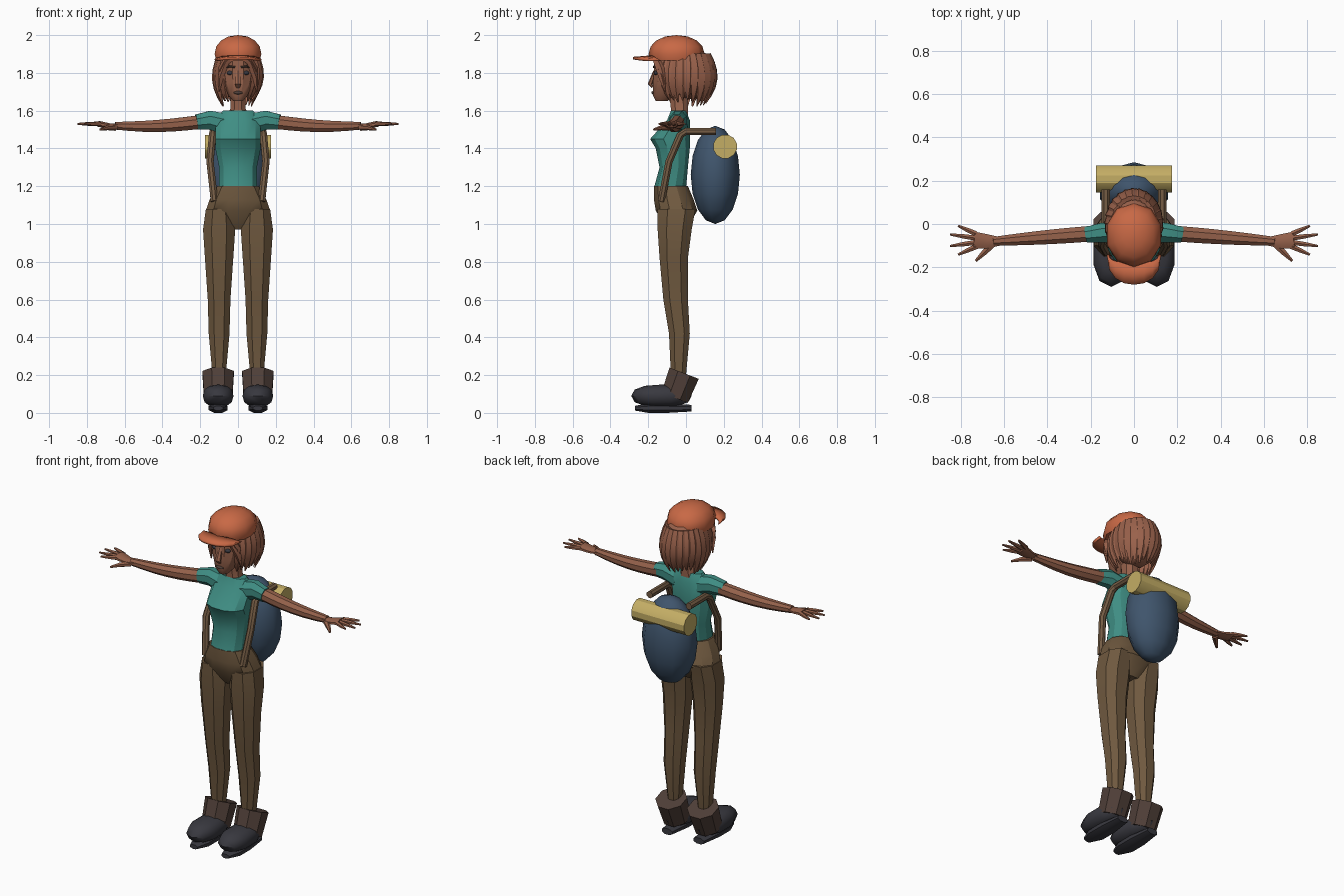
import bpy
import bmesh
import random
from math import sin, cos, pi, radians, copysign
from mathutils import Vector, Matrix

random.seed(4)
if "Cube" in bpy.data.objects:
    bpy.data.objects.remove(bpy.data.objects["Cube"])


def material(name, red, green, blue):
    mat = bpy.data.materials.new(name)
    mat.use_nodes = True
    mat.diffuse_color = (red, green, blue, 1)
    shader = mat.node_tree.nodes["Principled BSDF"]
    shader.inputs["Base Color"].default_value = mat.diffuse_color
    return mat


SKIN = material("brown skin", .3, .12, .07)
HAIR = material("auburn hair", .32, .12, .07)
ORANGE = material("orange cap cloth", .58, .14, .06)
TEAL = material("teal shirt cloth", .05, .27, .23)
KHAKI = material("khaki trousers", .16, .1, .05)
STRAP = material("strap webbing", .18, .11, .06)
LEATHER = material("dark brown leather", .08, .05, .04)
CHARCOAL = material("charcoal", .04, .04, .05)
BLUE = material("blue canvas", .05, .09, .15)
TAN = material("tan bedroll", .55, .42, .13)


def finish(name, bm, mat, mirror=False, angle=30):
    bmesh.ops.recalc_face_normals(bm, faces=bm.faces)
    mesh = bpy.data.meshes.new(name)
    bm.to_mesh(mesh)
    bm.free()
    mesh.materials.append(mat)
    mesh.shade_smooth()
    mesh.set_sharp_from_angle(angle=radians(angle))
    part = bpy.data.objects.new(name, mesh)
    bpy.context.collection.objects.link(part)
    if mirror:
        part.modifiers.new("Mirror", "MIRROR")
    return part


def bridge(bm, rings):
    """Join equal rings of points and cap both ends."""
    loops = [[bm.verts.new(point) for point in ring] for ring in rings]
    sides = len(loops[0])
    for lower, upper in zip(loops, loops[1:]):
        for i in range(sides):
            j = (i + 1) % sides
            bm.faces.new((lower[i], lower[j], upper[j], upper[i]))
    bm.faces.new(loops[0])
    bm.faces.new(loops[-1])


def rounded(value, power):
    return copysign(abs(value) ** power, value)


def outline(sides, power=1):
    """Polygon that fills a unit square; a low power makes it boxier."""
    fit = cos(pi / sides)
    angles = [2 * pi * (i + .5) / sides for i in range(sides)]
    return [(rounded(cos(a) / fit, power), rounded(sin(a) / fit, power)) for a in angles]


def loft(name, rows, mat, sides=12, x=0, mirror=False):
    """Upright body from rows of height, half width, front and back."""
    bm = bmesh.new()
    bridge(bm, [[(x + u * half, (front + back + v * (back - front)) / 2, z)
                 for u, v in outline(sides, .85)] for z, half, front, back in rows])
    return finish(name, bm, mat, mirror)


def add_tube(bm, path, widths, ref, sides, flat):
    path = [Vector(point) for point in path]
    rings = []
    for i, point in enumerate(path):
        along = (path[min(i + 1, len(path) - 1)] - path[max(i - 1, 0)]).normalized()
        across = along.cross(Vector(ref)).normalized()
        depth = across.cross(along) * flat
        rings.append([point + (across * u + depth * v) * widths[i]
                      for u, v in outline(sides)])
    bridge(bm, rings)


def tube(name, path, widths, mat, mirror=False, ref=(0, 0, 1), sides=8, flat=1):
    bm = bmesh.new()
    add_tube(bm, path, widths, ref, sides, flat)
    return finish(name, bm, mat, mirror)


def ball(name, centre, size, mat, mirror=False, power=1, floor=-1, rings=8):
    """Ellipsoid, optionally boxier, with its underside flattened at floor."""
    bm = bmesh.new()
    bmesh.ops.create_uvsphere(bm, u_segments=10, v_segments=rings, radius=1)
    for vert in bm.verts:
        vert.co = [rounded(c, power) for c in vert.co]
        vert.co.z = max(vert.co.z, floor)
    bm.transform(Matrix.Translation(centre) @ Matrix.Diagonal((*size, 1)))
    return finish(name, bm, mat, mirror, 50)


# Shirt
loft("shirt_body", [(1.19, .1, -.17, .0), (1.3, .1, -.14, .01), (1.4, .12, -.16, .02),
                    (1.45, .12, -.19, .02), (1.55, .12, -.1, .02),
                    (1.6, .08, -.08, .0)], TEAL)
tube("sleeve", [(.07, -.04, 1.53), (.15, -.04, 1.55), (.22, -.05, 1.54)],
     [.05, .045, .036], TEAL, mirror=True, flat=1.1)

# Trousers
loft("trouser_seat", [(.97, .06, -.1, 0), (1.07, .17, -.16, .06),
                      (1.13, .15, -.17, .04), (1.2, .11, -.17, .01)], KHAKI)
loft("trouser_leg", [(.2, .035, -.08, 0), (.42, .055, -.09, .02), (.6, .06, -.12, .01),
                     (.82, .075, -.14, .01), (.97, .085, -.15, .03),
                     (1.08, .07, -.15, .05)], KHAKI, sides=8, x=.1, mirror=True)

# Boots
ball("boot_foot", (.105, -.13, .09), (.085, .16, .06), CHARCOAL, True, power=.85, rings=6)
tube("boot_sole", [(.105, y, .025) for y in (-.27, -.2, -.1, .03)],
     [.025, .05, .05, .035], CHARCOAL, mirror=True, flat=.5)
tube("boot_cuff", [(.105, -.06, .08), (.105, -.01, .21)], [.075, .083], LEATHER,
     mirror=True, ref=(0, 1, 0))

# Bare arms: each tapers to the wrist and dips slightly at the elbow
shoulder, wrist = Vector((.2, -.045, 1.54)), Vector((.65, -.08, 1.52))
steps = [i / 6 for i in range(7)]
tube("arm", [shoulder.lerp(wrist, t) - Vector((0, 0, sin(pi * t) / 90)) for t in steps],
     [.036 - .016 * t * t for t in steps], SKIN, mirror=True)

# Hands with fanned fingers
tube("palm", [(.62, -.08, 1.52), (.68, -.08, 1.52), (.74, -.075, 1.53)],
     [.02, .033, .04], SKIN, mirror=True, flat=.4)
fingers = bmesh.new()
for i in range(4):
    fan = radians(16 * i - 24)
    root = Vector((.73, .02 * i - .105, 1.53))
    reach = Vector((cos(fan), sin(fan), 0)) * (.12 if i in (1, 2) else .09)
    add_tube(fingers, [root, root + reach / 2, root + reach],
             [.012, .01, .005], (0, 0, 1), 6, .9)
add_tube(fingers, [(.65, -.09, 1.51), (.69, -.13, 1.51), (.73, -.17, 1.5)],
         [.016, .013, .006], (0, 0, 1), 6, .9)
finish("fingers", fingers, SKIN, True)

# Neck, head and face
loft("neck", [(1.57, .06, -.08, .01), (1.61, .04, -.08, .01), (1.7, .04, -.09, .01)],
     SKIN, sides=8)
loft("head", [(1.65, .025, -.16, -.1), (1.68, .05, -.175, -.05), (1.75, .082, -.175, .04),
              (1.8, .09, -.17, .07), (1.9, .09, -.17, .08)], SKIN)
tube("nose", [(0, -.165, 1.81), (0, -.19, 1.74), (0, -.175, 1.725)],
     [.01, .016, .01], SKIN, ref=(0, 1, 0), sides=6, flat=.7)
ball("eye", (.04, -.158, 1.8), (.021, .013, .012), CHARCOAL, True)
tube("eyebrow", [(.015, -.17, 1.83), (.045, -.168, 1.835), (.07, -.15, 1.825)],
     [.005, .005, .003], LEATHER, mirror=True, sides=6)
ball("lips", (0, -.172, 1.695), (.026, .012, .009), LEATHER)

# Hair: an inner mass wrapped in tapered locks that swell, then tuck in
ball("hair_mass", (0, .02, 1.8), (.11, .115, .14), HAIR, power=.9)
locks = bmesh.new()
count = 21
for i in range(count):
    turn = radians(-52 + 284 * i / (count - 1))
    out = Vector((cos(turn), sin(turn), 0))
    length = random.uniform(.24, .28)
    path, widths = [], []
    for t in steps:
        swell = .8 + .2 * sin(pi * t) - .1 * t ** 4
        path.append((out.x * .12 * swell, out.y * .15 * swell, 1.9 - length * t))
        widths.append(.003 + .026 * sin(pi * (.2 + .8 * t)))
    add_tube(locks, path, widths, out, 5, .55)
finish("hair_locks", locks, HAIR)
fringe = bmesh.new()
for drop in (0, .04):
    add_tube(fringe, [(.01, -.17, 1.9), (.06, -.155, 1.87 - drop / 3),
                      (.09, -.13, 1.82 - drop), (.1, -.11, 1.74 - drop)],
             [.012, .015, .014, .003], (0, -1, 0), 5, 1)
finish("fringe", fringe, HAIR, True)

# Cap crown and curved brim
ball("cap_crown", (0, -.05, 1.9), (.13, .148, .1), ORANGE, power=.95, floor=-.35)
bm = bmesh.new()
grid = []
for t in (0, .5, 1):
    row = []
    for i in range(9):
        turn = pi * i / 8
        bow = sin(turn)
        y = -.14 - max(bow, 0) ** .7 * (.04 + .1 * t)
        row.append(bm.verts.new((-cos(turn) * .12, y, 1.87 + .016 * bow - .008 * t)))
    grid.append(row)
for inner, outer in zip(grid, grid[1:]):
    for i in range(8):
        bm.faces.new((inner[i], inner[i + 1], outer[i + 1], outer[i]))
bmesh.ops.remove_doubles(bm, verts=bm.verts, dist=.01)
brim = finish("cap_brim", bm, ORANGE)
thickness = brim.modifiers.new("Thickness", "SOLIDIFY")
thickness.thickness = .014
thickness.offset = 0

# Backpack, bedroll and shoulder straps
ball("backpack", (0, .155, 1.26), (.165, .13, .26), BLUE)
tube("bedroll", [(side * .175, .207, 1.41) for side in (-1, 1)], [.062, .062], TAN, sides=12)
tube("shoulder_strap", [(.13, .16, 1.49), (.13, 0, 1.49), (.135, -.03, 1.47),
                        (.148, -.09, 1.33), (.125, -.13, 1.12)],
     [.019] * 5, STRAP, mirror=True, ref=(1, 0, 0))
